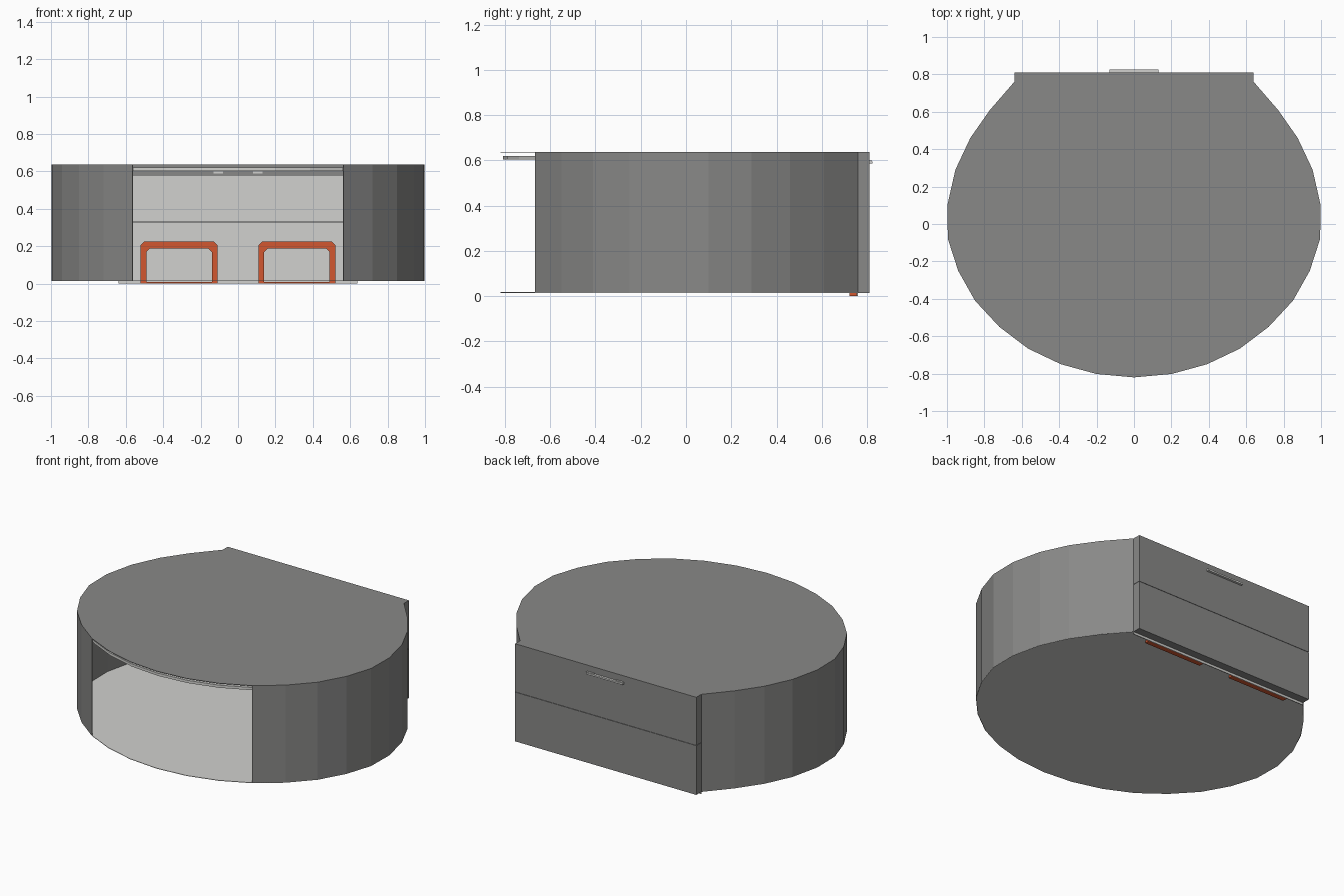
import bpy, bmesh

if "Cube" in bpy.data.objects:
    bpy.data.objects.remove(bpy.data.objects["Cube"])

def material(name, rgb):
    m = bpy.data.materials.new(name)
    m.diffuse_color = (*rgb, 1)
    m.use_nodes = True
    m.node_tree.nodes["Principled BSDF"].inputs["Base Color"].default_value = m.diffuse_color
    return m

GREY = material("mid grey", (0.25, 0.25, 0.245))
LIGHT = material("light grey", (0.64, 0.64, 0.62))
ORANGE = material("burnt orange", (0.65, 0.095, 0.03))

def finish(name, bm, mat):
    bmesh.ops.recalc_face_normals(bm, faces=bm.faces)
    me = bpy.data.meshes.new(name)
    bm.to_mesh(me)
    bm.free()
    me.materials.append(mat)
    ob = bpy.data.objects.new(name, me)
    bpy.context.collection.objects.link(ob)
    return ob

def prism(name, pts, a, b, mat, axis="z"):
    """Extrude a closed outline from a to b along z (xy outline) or y (xz outline)."""
    bm = bmesh.new()
    place = (lambda p, h: (p[0], p[1], h)) if axis == "z" else (lambda p, h: (p[0], h, p[1]))
    lo = [bm.verts.new(place(p, a)) for p in pts]
    hi = [bm.verts.new(place(p, b)) for p in pts]
    bm.faces.new(lo)
    bm.faces.new(hi)
    for i in range(len(pts)):
        j = (i + 1) % len(pts)
        bm.faces.new((lo[i], lo[j], hi[j], hi[i]))
    return finish(name, bm, mat)

def box(name, x0, x1, y0, y1, z0, z1, mat):
    return prism(name, [(x0, y0), (x1, y0), (x1, y1), (x0, y1)], z0, z1, mat)

# Right half of the rounded plan, from the back corner to the front centre
half = [(0.64, 0.76), (0.77, 0.61), (0.875, 0.46), (0.955, 0.29), (0.998, 0.10),
        (0.995, -0.08), (0.94, -0.25), (0.85, -0.41), (0.72, -0.55), (0.565, -0.667),
        (0.39, -0.75), (0.20, -0.802), (0, -0.82)]
plan = half + [(-x, y) for x, y in half[-2::-1]]
Z0, Z1 = 0.015, 0.638

# Roof sheet, ceiling panel and floor sheet
prism("roof", plan + [(-0.64, 0.81), (0.64, 0.81)], Z1 - 0.003, Z1, GREY)
prism("ceiling_panel", [(x * 0.985, y * 0.985) for x, y in plan], 0.603, 0.62, LIGHT)
prism("floor", plan, Z0, Z0 + 0.003, LIGHT)

# Curved side walls, leaving the front open
T = 0.994
for side, s in (("right", 1), ("left", -1)):
    outer = [(s * x, y) for x, y in half[:10]]
    inner = [(x * T, y * T) for x, y in reversed(outer)]
    prism(side + "_wall", outer + inner, Z0, Z1, GREY)

# Back wall in two stacked halves with a fine joint
box("back_wall_lower", -0.64, 0.64, 0.76, 0.81, Z0, 0.329, GREY)
box("back_wall_upper", -0.64, 0.64, 0.76, 0.81, 0.331, Z1 - 0.003, GREY)

# Light lining on the inside of the back wall
box("lining_lower", -0.638, 0.638, 0.754, 0.759, 0.0, 0.325, LIGHT)
box("lining_upper", -0.638, 0.638, 0.754, 0.759, 0.336, 0.576, LIGHT)

# Orange door frames with chamfered corners, each with a thin sill
for side, c in (("left", -0.315), ("right", 0.315)):
    w, i, k = 0.205, 0.175, 0.018
    arch = [(-w, 0), (-w, 0.225 - k), (-w + k, 0.225), (w - k, 0.225), (w, 0.225 - k), (w, 0),
            (i, 0), (i, 0.187 - k), (i - k, 0.187), (-i + k, 0.187), (-i, 0.187 - k), (-i, 0)]
    prism(side + "_door_frame", [(c + x, z) for x, z in arch], 0.722, 0.754, ORANGE, "y")
    box(side + "_door_sill", c - i, c + i, 0.722, 0.754, 0.0, 0.008, ORANGE)

# Staple handle through the back wall
box("handle_bar", -0.13, 0.13, 0.81, 0.825, 0.586, 0.596, LIGHT)
for side, s in (("left", -1), ("right", 1)):
    box(side + "_handle_prong", s * 0.105 - 0.025, s * 0.105 + 0.025, 0.752, 0.822, 0.588, 0.6, LIGHT)
